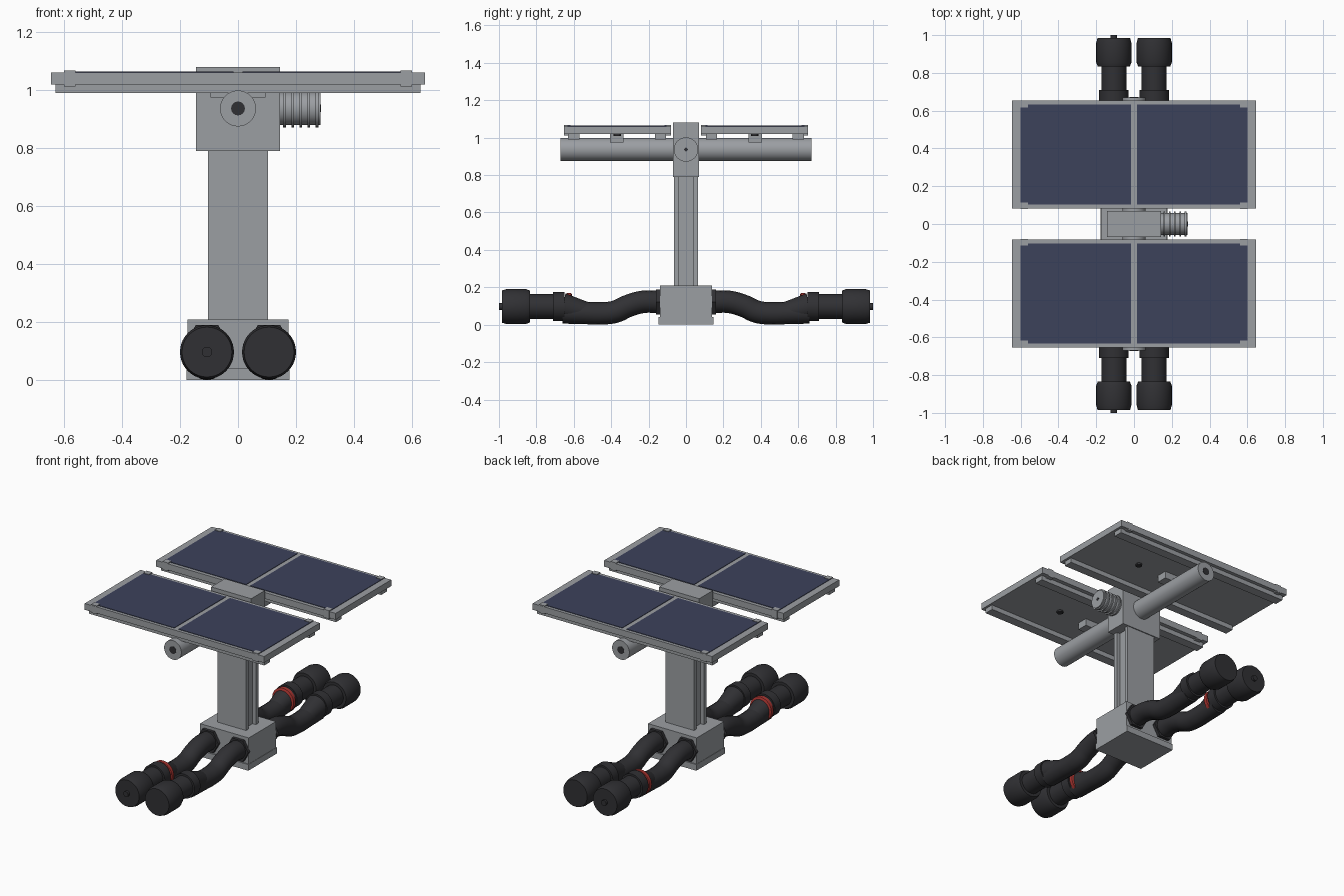
import bpy, bmesh, math
from mathutils import Matrix, Vector

if "Cube" in bpy.data.objects:
    bpy.data.objects.remove(bpy.data.objects["Cube"])


def material(name, rgb):
    m = bpy.data.materials.new(name)
    m.diffuse_color = (*rgb, 1)
    m.use_nodes = True
    m.node_tree.nodes["Principled BSDF"].inputs["Base Color"].default_value = m.diffuse_color
    return m


GREY = material("grey metal", (0.33, 0.345, 0.365))
NAVY = material("navy solar cell", (0.046, 0.054, 0.105))
BLACK = material("black rubber", (0.03, 0.03, 0.034))
RED = material("red ring", (0.40, 0.035, 0.03))


def finish(name, bm, mat, smooth=False):
    bmesh.ops.recalc_face_normals(bm, faces=bm.faces)
    me = bpy.data.meshes.new(name)
    bm.to_mesh(me)
    bm.free()
    me.materials.append(mat)
    ob = bpy.data.objects.new(name, me)
    bpy.context.collection.objects.link(ob)
    if smooth:
        shade(ob)
    return ob


def shade(ob):
    bpy.ops.object.select_all(action='DESELECT')
    ob.select_set(True)
    bpy.context.view_layer.objects.active = ob
    bpy.ops.object.shade_smooth_by_angle(angle=math.radians(30))


def boxes(name, mat, *bounds):
    """One object made of boxes given as (x0, x1, y0, y1, z0, z1)."""
    bm = bmesh.new()
    for x0, x1, y0, y1, z0, z1 in bounds:
        mtx = Matrix.Translation(((x0 + x1) / 2, (y0 + y1) / 2, (z0 + z1) / 2))
        mtx = mtx @ Matrix.Diagonal((abs(x1 - x0), abs(y1 - y0), z1 - z0, 1))
        bmesh.ops.create_cube(bm, size=1, matrix=mtx)
    return finish(name, bm, mat)


def lathe(name, mat, profile, origin, axis, segs=32):
    """Solid of revolution; profile is (distance along axis, radius)."""
    bm = bmesh.new()
    rot = Vector((0, 0, 1)).rotation_difference(Vector(axis)).to_matrix()
    rings = []
    for d, r in profile:
        ring = []
        for i in range(segs):
            a = 2 * math.pi * i / segs
            p = rot @ Vector((r * math.cos(a), r * math.sin(a), d))
            ring.append(bm.verts.new(p + Vector(origin)))
        rings.append(ring)
    for a, b in zip(rings, rings[1:]):
        for i in range(segs):
            j = (i + 1) % segs
            bm.faces.new((a[i], a[j], b[j], b[i]))
    bm.faces.new(rings[0])
    bm.faces.new(rings[-1])
    return finish(name, bm, mat, True)


def cable(name, mat, points, radius):
    """Round cable swept along a smooth path."""
    cu = bpy.data.curves.new(name, 'CURVE')
    cu.dimensions = '3D'
    cu.bevel_depth = radius
    cu.bevel_resolution = 6
    cu.use_fill_caps = True
    sp = cu.splines.new('BEZIER')
    sp.bezier_points.add(len(points) - 1)
    for bp, p in zip(sp.bezier_points, points):
        bp.co = p
        bp.handle_left_type = bp.handle_right_type = 'AUTO'
    sp.resolution_u = 8
    cu.materials.append(mat)
    ob = bpy.data.objects.new(name, cu)
    bpy.context.collection.objects.link(ob)
    bpy.ops.object.select_all(action='DESELECT')
    ob.select_set(True)
    bpy.context.view_layer.objects.active = ob
    bpy.ops.object.convert(target='MESH')
    shade(bpy.context.view_layer.objects.active)


# Base box on a slightly larger foot plate
boxes("base_box", GREY, (-.175, .175, -.14, .14, .04, .21))
boxes("foot_plate", GREY, (-.177, .177, -.147, .147, 0, .04))

# H-section column: two flanges and a recessed web
boxes("column", GREY,
      (-.103, .103, -.064, -.037, .21, .79),
      (-.103, .103, .037, .064, .21, .79),
      (-.08, .08, -.037, .037, .21, .79))

# Drive head, cross tube and finned motor
boxes("drive_head", GREY, (-.144, .144, -.07, .07, .79, 1.08))
lathe("cross_tube", GREY, [(-.67, .062), (.67, .062)], (0, 0, .937), (0, 1, 0), 40)
fins = [(0, .057)]
for k in range(5):
    x = .012 + k * .028
    fins += [(x, .057), (x, .065), (x + .009, .065), (x + .009, .057)]
fins.append((.14, .057))
lathe("motor", GREY, fins, (.144, 0, .937), (1, 0, 0))
lathe("motor_shaft_hole", BLACK, [(0, .013), (.002, .013)], (.284, 0, .937), (1, 0, 0), 4)

for s, side in ((-1, "front"), (1, "back")):
    lathe(f"{side}_tube_plug", BLACK, [(0, .024), (.002, .024)],
          (0, s * .67, .937), (0, s, 0), 16)

    # Solar panel: frame, two cell fields, rails, saddle, clips
    boxes(f"{side}_panel_frame", GREY, (-.645, .645, s * .081, s * .653, 1.02, 1.061))
    boxes(f"{side}_solar_cells", NAVY, *[
        (t * .015, t * .60, s * .104, s * .633, 1.059, 1.064) for t in (-1, 1)])
    boxes(f"{side}_panel_rails", GREY,
          (-.63, .63, s * .107, s * .165, .99, 1.02),
          (-.63, .63, s * .57, s * .63, .99, 1.02))
    boxes(f"{side}_panel_saddle", GREY, (-.095, .095, s * .335, s * .405, .975, 1.02))
    boxes(f"{side}_panel_clips", GREY, *[
        (t * .56, t * .60, s * y, s * (y + .035), 1.013, 1.067)
        for t in (-1, 1) for y in (.08, .617)])
    lathe(f"{side}_junction_stud", BLACK, [(0, .02), (.012, .02)],
          (.27, s * .367, 1.009), (0, 0, 1), 12)

    # Pair of cables with plugs
    for x, hand in ((-.107, "left"), (.107, "right")):
        n = f"{side}_{hand}"
        lathe(f"{n}_gland_nut", BLACK, [(0, .078), (.022, .078)],
              (x, s * .138, .122), (0, s, 0), 6)
        path = [(.14, .122), (.23, .122), (.31, .10), (.38, .069), (.45, .061),
                (.54, .063), (.66, .066)]
        cable(f"{n}_cable", BLACK, [(x, s * y, z) for y, z in path], .06)
        # Tapered boot from the cable to the plug
        cone = Vector((0, s * .15, .034))
        lathe(f"{n}_boot", BLACK, [(0, .05), (cone.length, .072)],
              (x, s * .51, .063), cone.normalized())
        # Plug body: collar, sleeve, coupling cap
        lathe(f"{n}_plug", BLACK,
              [(.65, .078), (.71, .078), (.71, .066), (.835, .066), (.835, .085),
               (.855, .093), (.96, .093), (.985, .086)],
              (x, 0, .097), (0, s, 0), 40)
        if x < 0:
            lathe(f"{n}_plug_pin", BLACK, [(.98, .018), (1.0, .018)],
                  (x, 0, .097), (0, s, 0), 16)
            lathe(f"{n}_marker_ring", RED,
                  [(.61, .07), (.614, .077), (.636, .077), (.64, .07)],
                  (x, 0, .092), (0, s, 0))
